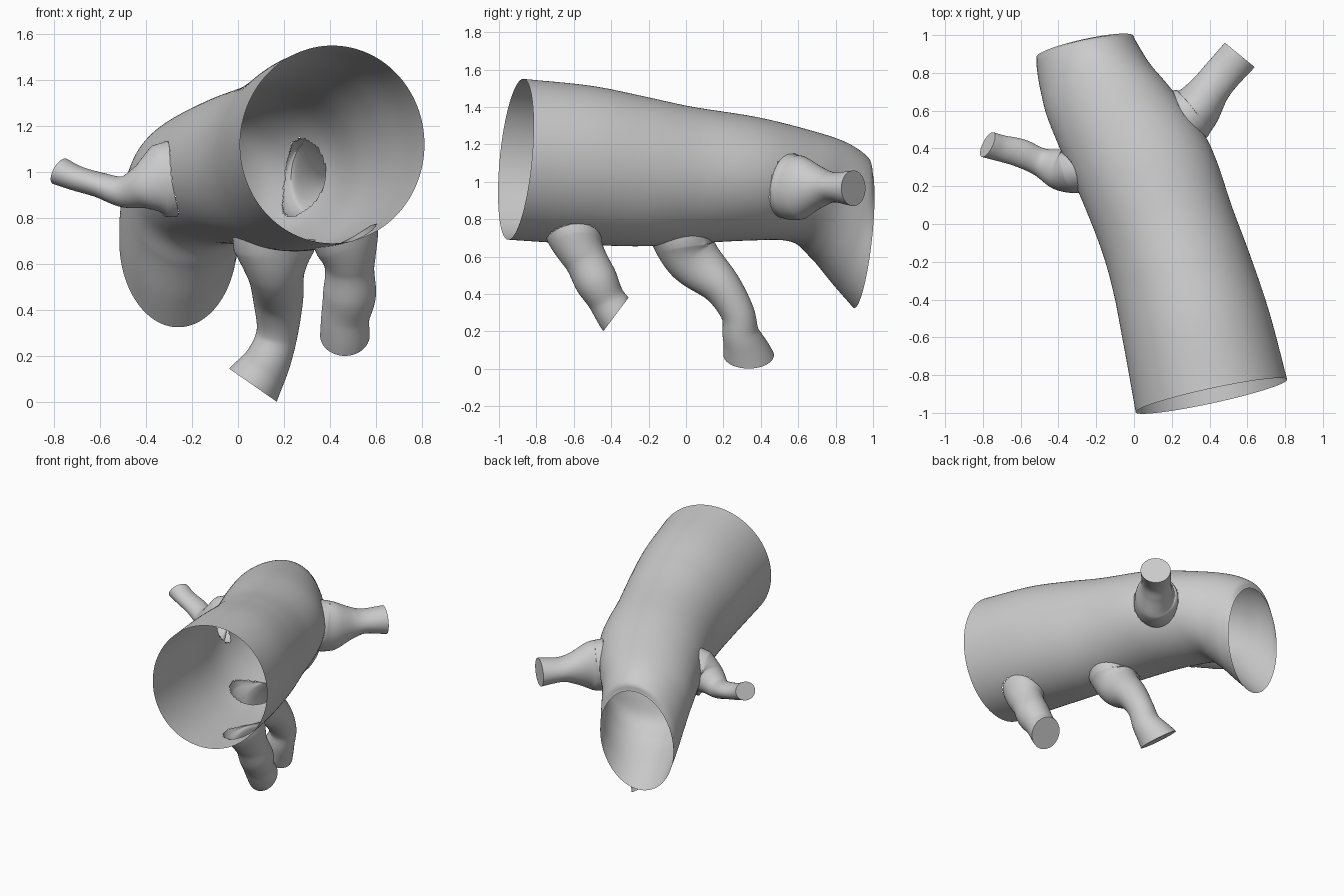
import bpy, bmesh, math
from mathutils import Vector
from mathutils.bvhtree import BVHTree

if "Cube" in bpy.data.objects:
    bpy.data.objects.remove(bpy.data.objects["Cube"])


def spline(rows, steps):
    """Catmull-Rom interpolation of rows of numbers."""
    p = [[2 * a - b for a, b in zip(rows[0], rows[1])]] + [list(r) for r in rows]
    p.append([2 * a - b for a, b in zip(rows[-1], rows[-2])])
    out = []
    for i in range(1, len(p) - 2):
        for s in range(steps):
            t = s / steps
            out.append([0.5 * (2 * b + (c - a) * t + (2 * a - 5 * b + 4 * c - d) * t * t
                               + (3 * b - a - 3 * c + d) * t ** 3)
                        for a, b, c, d in zip(*p[i - 1:i + 3])])
    out.append(list(rows[-1]))
    return out


def loft(rings, cap=False):
    bm = bmesh.new()
    loops = [[bm.verts.new(v) for v in r] for r in rings]
    n = len(rings[0])
    for a, b in zip(loops, loops[1:]):
        for i in range(n):
            j = (i + 1) % n
            bm.faces.new((a[i], a[j], b[j], b[i]))
    if cap:
        bm.faces.new(loops[-1])
    bm.normal_update()
    return bm


def finish(bm, name):
    mesh = bpy.data.meshes.new(name)
    bm.to_mesh(mesh)
    bm.free()
    ob = bpy.data.objects.new(name, mesh)
    bpy.context.collection.objects.link(ob)
    bpy.ops.object.select_all(action='DESELECT')
    ob.select_set(True)
    bpy.context.view_layer.objects.active = ob
    bpy.ops.object.shade_smooth_by_angle(angle=math.radians(40))


def ellipse(c, u, v, n):
    # clockwise about u x v, so lofted faces point outwards for the given frames
    return [c + u * math.cos(2 * math.pi * i / n) + v * math.sin(2 * math.pi * i / n) for i in range(n)]


# Main tube: centre x, y, z, half width, lean in y, half height
SIDE = Vector((0.978, 0.21, 0))
trunk = [
    (0.41, -0.91, 1.12, 0.41, 0.04, 0.43),
    (0.33, -0.55, 1.09, 0.395, 0.04, 0.423),
    (0.25, -0.25, 1.055, 0.375, 0.03, 0.40),
    (0.165, 0.0, 1.033, 0.367, 0.03, 0.368),
    (0.03, 0.35, 1.015, 0.375, 0.03, 0.33),
    (-0.12, 0.62, 0.975, 0.34, 0.06, 0.295),
    (-0.20, 0.765, 0.90, 0.30, 0.09, 0.31),
    (-0.245, 0.88, 0.79, 0.275, 0.085, 0.345),
    (-0.26, 0.94, 0.70, 0.262, 0.04, 0.375),
]
main = loft([ellipse(Vector(r[:3]), SIDE * -r[3], Vector((0, r[4], r[5])), 160)
             for r in spline(trunk, 22)])
bmesh.ops.recalc_face_normals(main, faces=main.faces)
tree = BVHTree.FromBMesh(main)
inside = set()


def branch(name, ref, rows, end=None):
    """Capped side tube; rows hold centre and two radii (first one along ref)."""
    rows = [list(r) for r in rows]
    base, normal, _, _ = tree.find_nearest(Vector(rows[0][:3]))
    if normal.dot(Vector(rows[1][:3]) - base) < 0:
        normal = -normal
    rows[0][:3] = base
    pts = spline(rows, 10)
    cs = [Vector(p[:3]) for p in pts]
    last = len(cs) - 1
    rings = []
    for i, p in enumerate(pts):
        t = (cs[min(i + 1, last)] - cs[max(i - 1, 0)]).normalized()
        if i < 8:
            t = normal.lerp(t, i / 8).normalized()
        if end and i > last - 8:
            t = t.lerp(Vector(end).normalized(), 1 - (last - i) / 8).normalized()
        u = (Vector(ref) - t * t.dot(Vector(ref))).normalized()
        v = t.cross(u)
        ring = ellipse(cs[i], u * p[3], v * p[4], 64)
        if i == 0:
            # Sit the root on the main tube and mark its opening
            for k, q in enumerate(ring):
                hit = tree.ray_cast(q + normal * 0.25, -normal, 0.5)[0]
                ring[k] = hit or tree.find_nearest(q)[0]
            for f in main.faces:
                d = f.calc_center_median() - base
                if d.length < 0.3 and (d.dot(u) / p[3]) ** 2 + (d.dot(v) / p[4]) ** 2 < 0.97:
                    inside.add(f)
        rings.append(ring)
    bm = loft(rings, cap=True)
    bmesh.ops.recalc_face_normals(bm, faces=bm.faces)
    finish(bm, name)


# Side branches
branch("right_branch", (0, 0, 1), [
    (0.28, 0.57, 0.97, 0.175, 0.155), (0.34, 0.625, 0.97, 0.165, 0.13),
    (0.405, 0.715, 0.97, 0.11, 0.105), (0.465, 0.79, 0.97, 0.08, 0.10),
    (0.56, 0.895, 0.965, 0.095, 0.102)], (0.63, 0.77, 0))
branch("left_branch", (0, 0, 1), [
    (-0.32, 0.28, 0.965, 0.165, 0.12), (-0.41, 0.295, 0.935, 0.10, 0.105),
    (-0.5, 0.33, 0.915, 0.068, 0.075), (-0.6, 0.375, 0.943, 0.055, 0.075),
    (-0.7, 0.40, 0.972, 0.055, 0.07), (-0.775, 0.42, 1.003, 0.062, 0.072)], (-0.8, 0.4, 0.42))

# Lower branches
branch("front_lower_branch", (1, 0, 0), [
    (0.475, -0.60, 0.70, 0.145, 0.145), (0.485, -0.54, 0.59, 0.108, 0.115),
    (0.485, -0.48, 0.47, 0.115, 0.115), (0.467, -0.425, 0.37, 0.105, 0.10),
    (0.465, -0.375, 0.29, 0.108, 0.112)], (0, 0.8, -0.6))
branch("middle_lower_branch", (1, 0, 0), [
    (0.155, -0.02, 0.67, 0.18, 0.16), (0.165, 0.06, 0.565, 0.125, 0.14),
    (0.175, 0.19, 0.44, 0.108, 0.105), (0.17, 0.275, 0.30, 0.09, 0.09),
    (0.13, 0.295, 0.18, 0.10, 0.10), (0.065, 0.335, 0.073, 0.126, 0.135)], (-0.57, 0, -0.82))

# Open the main tube where the branches join
bmesh.ops.delete(main, geom=list(inside), context='FACES')
finish(main, "main_tube")
